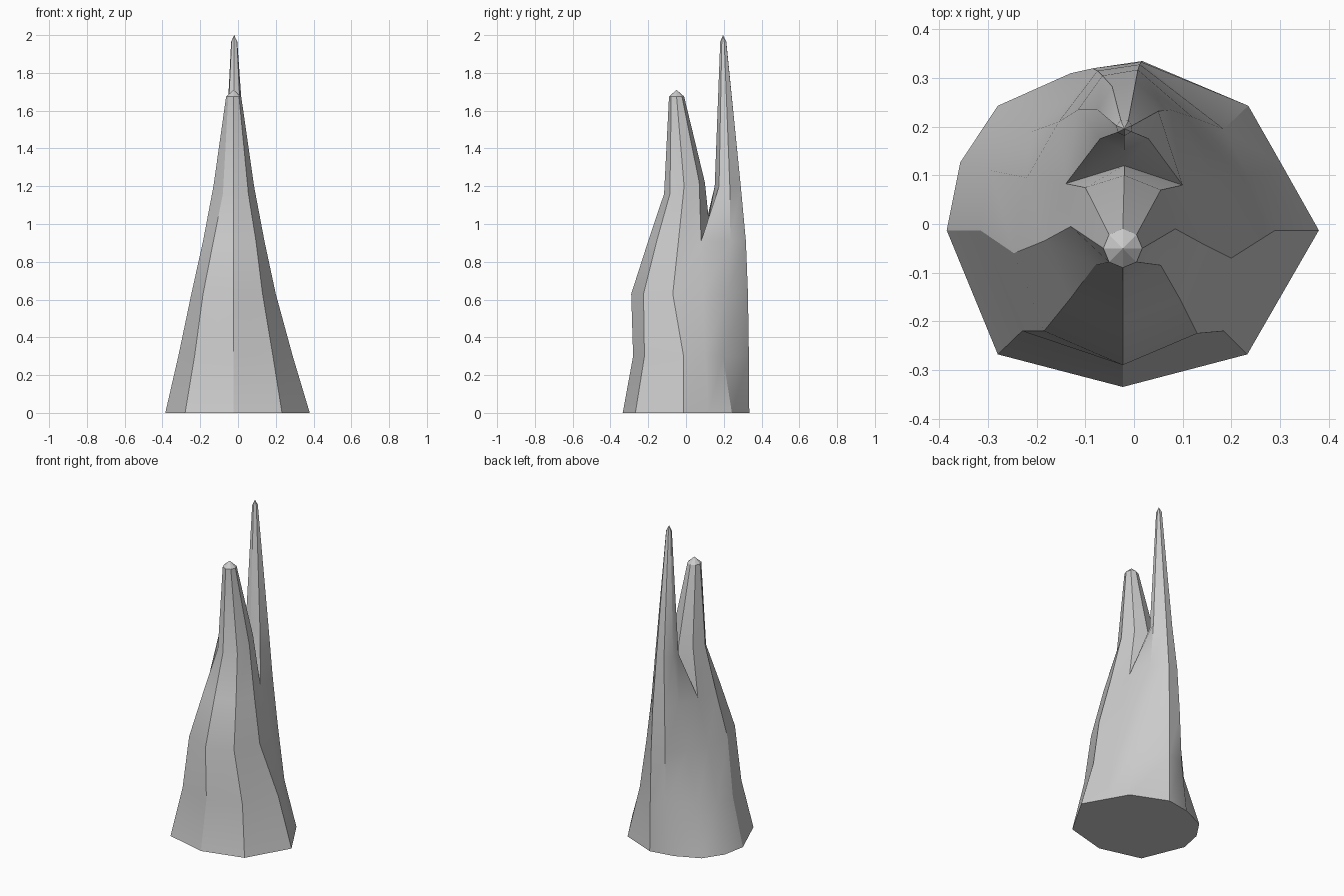
import bpy
import bmesh
import math

if "Cube" in bpy.data.objects:
    bpy.data.objects.remove(bpy.data.objects["Cube"])

bm = bmesh.new()


def ring(points, z=None):
    return [bm.verts.new(p if z is None else (p[0], p[1], z)) for p in points]


def small_ring(cx, cy, r, z, angles):
    return ring([(cx + r * math.cos(math.radians(a)),
                  cy + r * math.sin(math.radians(a))) for a in angles], z)


def bridge(low, high):
    n = len(low)
    for i in range(n):
        j = (i + 1) % n
        bm.faces.new((low[i], low[j], high[j], high[i]))


def cap(loop, tip):
    apex = bm.verts.new(tip)
    for i in range(len(loop)):
        bm.faces.new((loop[i], loop[(i + 1) % len(loop)], apex))


# Main rock: cross-sections counter-clockwise, starting at the right side
base = ring([(.38, -.013), (.305, .12), (.235, .243), (.017, .335), (-.13, .31),
             (-.28, .243), (-.357, .127), (-.385, -.013), (-.28, -.268),
             (-.023, -.335), (.233, -.268)], 0)
low = ring([(.29, -.013), (.235, .10), (.185, .195), (.015, .333), (-.085, .32),
            (-.21, .19), (-.295, .11), (-.316, -.013), (-.23, -.22),
            (-.023, -.28), (.185, -.22)], .30)
mid = ring([(.20, -.07), (.165, .09), (.12, .22), (.012, .328), (-.075, .315),
            (-.155, .21), (-.22, .095), (-.247, -.06), (-.185, -.22),
            (-.023, -.29), (.13, -.225)], .63)
top = ring([(.14, -.04), (.10, .08), (.075, .235), (.008, .317), (-.065, .305),
            (-.115, .235), (-.14, .083), (-.185, -.035), (-.13, -.152),
            (-.023, -.20), (.095, -.155)], .91)
bm.faces.new(base[::-1])
bridge(base, low)
bridge(low, mid)
bridge(mid, top)

# Ridge point in the cleft between the two spires
saddle = bm.verts.new((-.02, .12, 1.03))

# Front spire
front_base = [top[0], top[1], saddle] + top[6:11]
front_mid = ring([(.085, -.01, 1.2), (.055, .07, 1.22), (-.02, .10, 1.22),
                  (-.10, .075, 1.22), (-.13, -.005, 1.2), (-.08, -.085, 1.16),
                  (-.023, -.116, 1.16), (.055, -.085, 1.16)])
front_top = small_ring(-.023, -.05, .04, 1.675, [i * 45 for i in range(8)])
bridge(front_base, front_mid)
bridge(front_mid, front_top)
cap(front_top, (-.023, -.05, 1.71))

# Rear spire
rear_base = top[1:7] + [saddle]
rear_mid = ring([(.03, .175), (.05, .232), (.003, .29), (-.045, .283),
                 (-.075, .235), (-.07, .175), (-.02, .152)], 1.2)
rear_top = small_ring(-.02, .198, .017, 1.965, [-30, 15, 60, 115, 165, 215, 270])
bridge(rear_base, rear_mid)
bridge(rear_mid, rear_top)
cap(rear_top, (-.02, .196, 2.0))

bmesh.ops.recalc_face_normals(bm, faces=bm.faces[:])
mesh = bpy.data.meshes.new("rock_spire")
bm.to_mesh(mesh)
bm.free()
obj = bpy.data.objects.new("rock_spire", mesh)
bpy.context.collection.objects.link(obj)
bpy.context.view_layer.objects.active = obj
obj.select_set(True)
bpy.ops.object.shade_smooth_by_angle(angle=math.radians(30))
